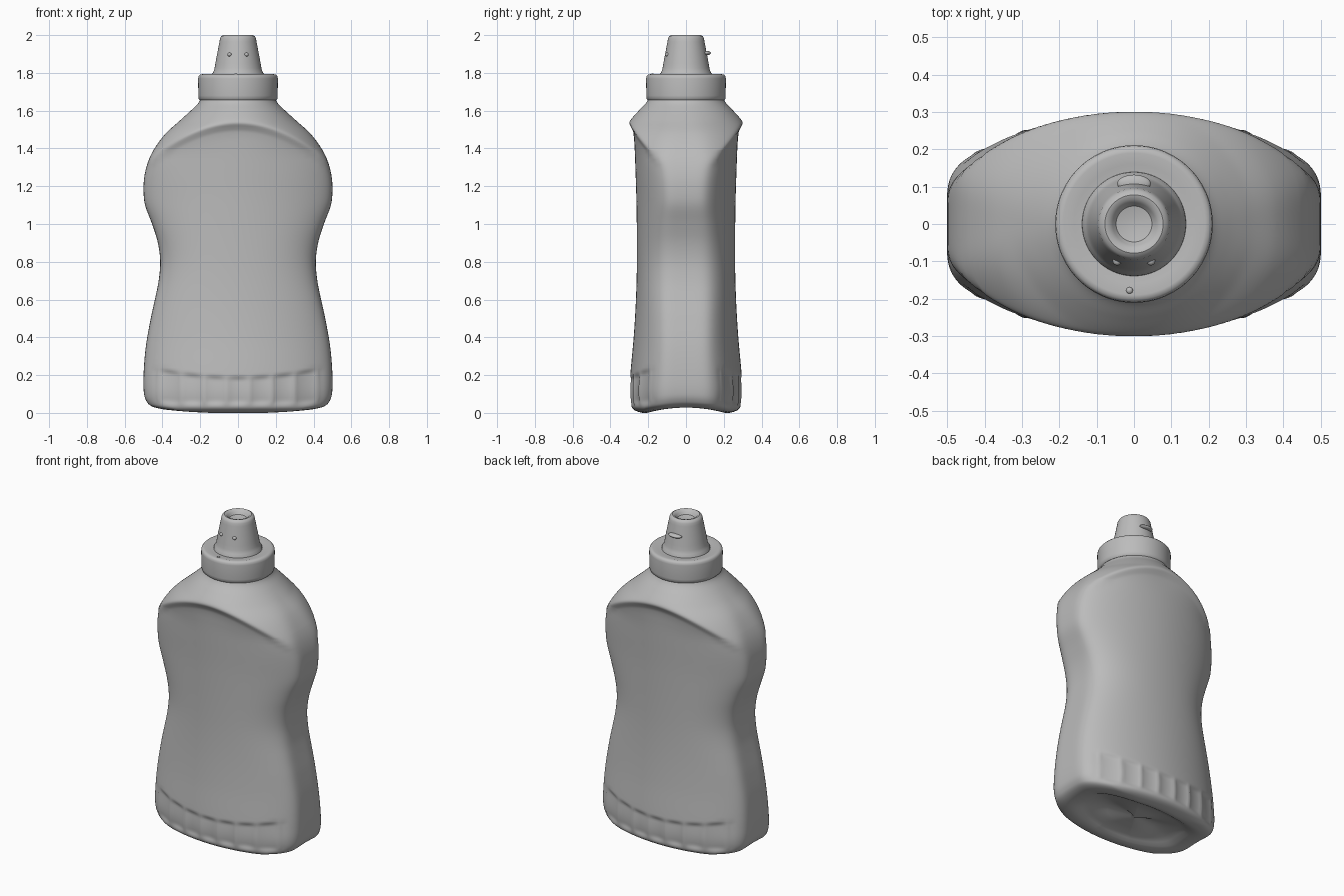
import bpy, bmesh, math
from math import sin, cos, pi, exp

cube = bpy.data.objects.get("Cube")
if cube:
    bpy.data.objects.remove(cube, do_unlink=True)

grey = bpy.data.materials.new("plain_grey")
grey.use_nodes = True
tone = (0.5, 0.5, 0.5, 1)
grey.diffuse_color = tone
grey.node_tree.nodes["Principled BSDF"].inputs["Base Color"].default_value = tone


def smooth(low, high, value):
    t = min(1, max(0, (value - low) / (high - low)))
    return t * t * (3 - 2 * t)


def curve(points):
    """Smooth interpolation through (height, value) points."""
    count = len(points)

    def slope(i):
        a, b = points[max(0, i - 1)], points[min(count - 1, i + 1)]
        return (b[1] - a[1]) / (b[0] - a[0])
    slopes = [slope(i) for i in range(count)]

    def evaluate(z):
        z = min(points[-1][0], max(points[0][0], z))
        i = 0
        while i < count - 2 and z > points[i + 1][0]:
            i += 1
        (za, va), (zb, vb) = points[i], points[i + 1]
        h = zb - za
        t = (z - za) / h
        s = t * t * (3 - 2 * t)
        return (va + (vb - va) * s + h * t * (1 - t) * ((1 - t) * slopes[i] - t * slopes[i + 1]))
    return evaluate


def finish(name, bm, angle=40):
    bmesh.ops.recalc_face_normals(bm, faces=bm.faces)
    mesh = bpy.data.meshes.new(name)
    bm.to_mesh(mesh)
    bm.free()
    obj = bpy.data.objects.new(name, mesh)
    bpy.context.collection.objects.link(obj)
    mesh.materials.append(grey)
    bpy.ops.object.select_all(action='DESELECT')
    obj.select_set(True)
    bpy.context.view_layer.objects.active = obj
    bpy.ops.object.shade_smooth_by_angle(angle=math.radians(angle))
    return obj


def skin(name, rings, angle=40):
    """Join closed rings of points into a surface, capped at both ends."""
    bm = bmesh.new()
    loops = [[bm.verts.new(p) for p in ring] for ring in rings]
    n = len(loops[0])
    for a, b in zip(loops, loops[1:]):
        for i in range(n):
            j = (i + 1) % n
            bm.faces.new((a[i], a[j], b[j], b[i]))
    bm.faces.new(loops[0])
    bm.faces.new(loops[-1])
    return finish(name, bm, angle)


def lathe(name, profile, segments=72):
    turn = [2 * pi * i / segments for i in range(segments)]
    return skin(name, [[(r * cos(a), r * sin(a), z) for a in turn] for r, z in profile])


def ellipsoid(name, centre, size):
    bm = bmesh.new()
    bmesh.ops.create_uvsphere(bm, u_segments=20, v_segments=12, radius=1)
    for v in bm.verts:
        v.co = [c + s * q for c, s, q in zip(centre, size, v.co)]
    return finish(name, bm, 60)


# Bottle silhouettes: half width from the front, half depth from the side
half_width = curve([(0, .42), (.01, .455), (.03, .48), (.08, .497), (.2, .5), (.35, .488),
                    (.5, .462), (.6, .44), (.7, .42), (.8, .412), (.9, .424), (1, .455),
                    (1.1, .492), (1.17, .5), (1.25, .496), (1.33, .476), (1.4, .442),
                    (1.48, .382), (1.55, .305), (1.6, .25), (1.64, .21), (1.67, .195)])
half_depth = curve([(0, .23), (.01, .265), (.03, .287), (.1, .3), (.2, .295), (.4, .277),
                    (.6, .265), (.8, .26), (1.1, .262), (1.3, .268), (1.42, .273),
                    (1.49, .28), (1.515, .291), (1.533, .3), (1.55, .294), (1.6, .25),
                    (1.64, .212), (1.67, .195)])


def panel_depth(x, z, bow, lift):
    """Bowed front panel; its top ridge arches down toward the sides."""
    depth = half_depth(z + lift * x * x) - bow * x * x
    # scalloped flutes around the foot
    top = .19 + .25 * x * x
    mask = smooth(.03, .07, z) * (1 - smooth(top - .02, top + .012, z))
    if mask:
        mask *= 1 - smooth(.4, .47, abs(x))
        depth -= .013 * mask * abs(cos(pi * x / .12)) ** .6
    return max(.04, depth)


def section(z, segments=224):
    width = half_width(z)
    power = 6 - 1.3 * exp(-((z - .8) / .22) ** 2)
    power += (2 - power) * smooth(1.25, 1.64, z)
    bow = .5 * (1 - smooth(1.35, 1.64, z))
    lift = .9 * smooth(1, 1.35, z) * (1 - smooth(1.53, 1.64, z))
    ring = []
    for i in range(segments):
        a = 2 * pi * i / segments
        dx, dy = .5 * cos(a), .32 * sin(a)
        low, high = 0, 1.6
        for _ in range(18):
            r = (low + high) / 2
            x, y = r * dx, r * dy
            inside = abs(x) < width and (abs(x) / width) ** power + (
                abs(y) / panel_depth(x, z, bow, lift)) ** power < 1
            low, high = (r, high) if inside else (low, r)
        x, y = low * dx, low * dy
        # the foot arches up between front and back
        arch = .028 * max(0, 1 - (y / .22) ** 2) * (1 - smooth(0, .2, z))
        ring.append((x, y, z + arch))
    return ring


heights = [.006 * i for i in range(10)]
heights += [.06 + .01 * i for i in range(18)]
heights += [.24 + .025 * i for i in range(46)]
heights += [1.39 + .0075 * i for i in range(38)]
rings = [section(z) for z in heights]
foot = rings[0]
# Recessed underside
under = [[(x * s, y * s, z + rise) for x, y, z in foot]
         for s, rise in ((.05, .03), (.4, .03), (.68, .027), (.78, .016), (.86, .004), (.94, 0))]
skin("bottle_body", under + rings, 60)

# Screw cap
lathe("screw_cap", [(.15, 1.662), (.19, 1.655), (.202, 1.656), (.209, 1.664), (.21, 1.68),
                    (.211, 1.77), (.209, 1.782), (.202, 1.79), (.19, 1.793), (.16, 1.786),
                    (.1, 1.786)])

# Tapered nozzle with a dished tip
lathe("nozzle", [(.14, 1.78), (.138, 1.793), (.13, 1.805), (.124, 1.825), (.12, 1.85),
                 (.098, 1.965), (.095, 1.982), (.089, 1.994), (.078, 2), (.066, 1.997),
                 (.057, 1.986), (.048, 1.974), (.02, 1.968)])

# Raised details on the nozzle and cap
ellipsoid("nozzle_rear_tab", (0, .108, 1.905), (.045, .024, .012))
for side, label in ((1, "left"), (-1, "right")):
    ellipsoid("nozzle_nub_" + label, (side * .045, -.099, 1.897), (.012, .012, .01))
ellipsoid("cap_pip", (-.012, -.178, 1.79), (.009, .009, .007))
